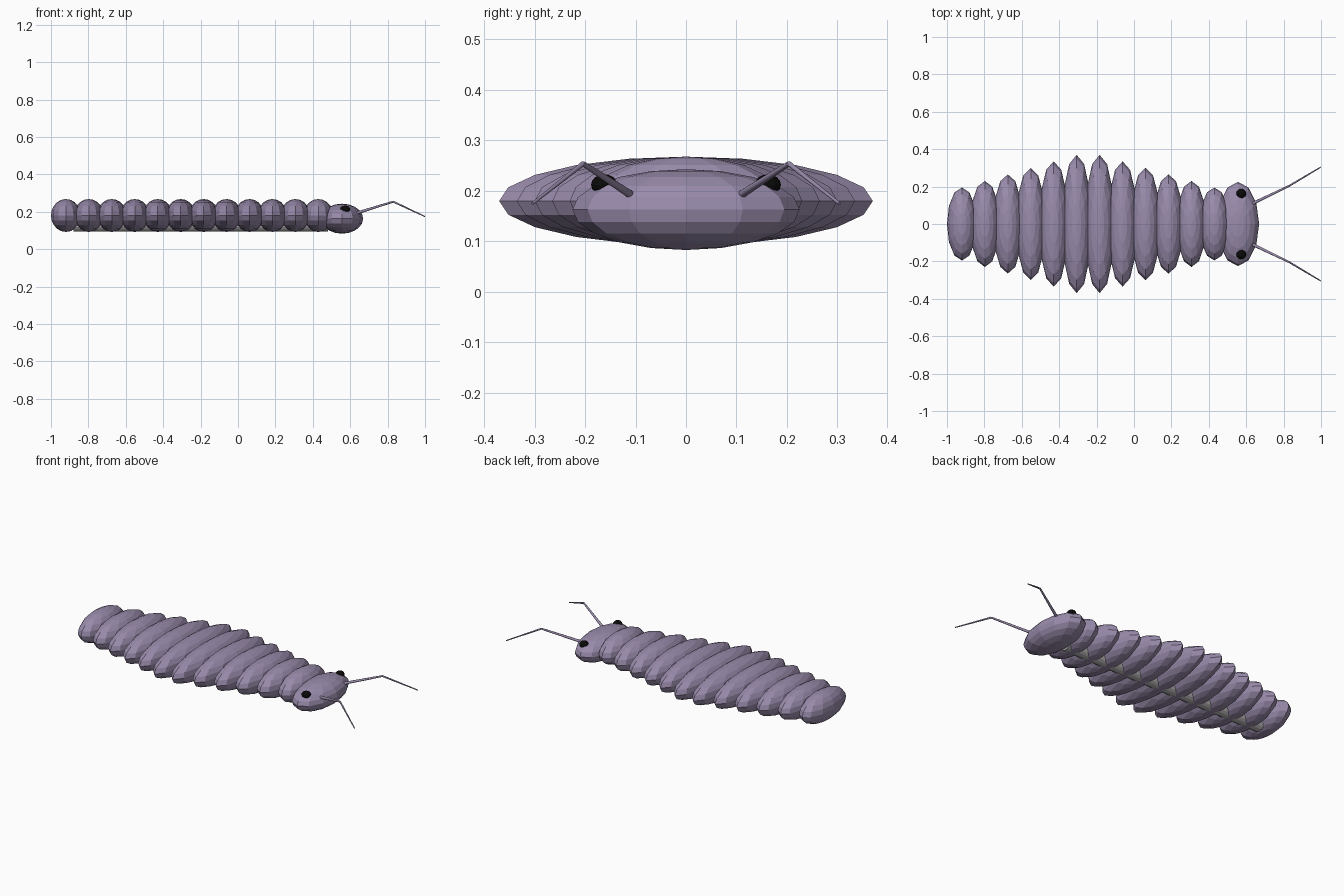
import bpy
import math
from mathutils import Vector, Matrix

cube = bpy.data.objects.get("Cube")
if cube:
    bpy.data.objects.remove(cube, do_unlink=True)


def make_material(name, color):
    mat = bpy.data.materials.new(name)
    mat.use_nodes = True
    mat.diffuse_color = (*color, 1)
    mat.node_tree.nodes["Principled BSDF"].inputs["Base Color"].default_value = (*color, 1)
    return mat


shell = make_material("dusty purple", (0.32, 0.26, 0.41))
belly_grey = make_material("belly grey", (0.5, 0.48, 0.48))
black = make_material("black", (0.003, 0.003, 0.003))


def finish(name, mat):
    obj = bpy.context.object
    obj.name = name
    obj.data.materials.append(mat)
    return obj


def ellipsoid(name, center, radii, mat, segments=12, rings=10):
    bpy.ops.mesh.primitive_uv_sphere_add(segments=segments, ring_count=rings, location=center)
    obj = finish(name, mat)
    obj.data.transform(Matrix.Diagonal((*radii, 1)))
    return obj


def rod(name, start, end, r1, r2, mat):
    start, end = Vector(start), Vector(end)
    axis = end - start
    bpy.ops.mesh.primitive_cone_add(vertices=16, radius1=r1, radius2=r2, depth=axis.length,
                                    location=(start + end) / 2,
                                    rotation=axis.to_track_quat("Z", "Y").to_euler())
    bpy.ops.object.shade_smooth_by_angle()
    return finish(name, mat)


# Twelve body rings, widest in the middle
count, pitch = 12, 0.1227
for i in range(count):
    half_width = 0.195 + 0.035 * min(i, count - 1 - i)
    ellipsoid(f"body_ring_{i + 1}", (-0.92 + pitch * i, 0, 0.18),
              (0.08, half_width, 0.088), shell)

# Head
ellipsoid("head", (0.556, 0, 0.163), (0.113, 0.225, 0.08), shell)

# Narrow belly strip joining the rings underneath
bpy.ops.mesh.primitive_cylinder_add(vertices=16, radius=1, depth=1.36, location=(-0.2, 0, 0.134),
                                    rotation=(0, math.pi / 2, 0))
belly = finish("belly", belly_grey)
belly.data.transform(Matrix.Diagonal((0.04, 0.045, 1, 1)))

# Eyes and bent antennae on both sides
for side, s in (("left", 1), ("right", -1)):
    ellipsoid(f"eye_{side}", (0.573, s * 0.162, 0.212), (0.027, 0.026, 0.021), black, 12, 8)
    base, bend, tip = (0.635, s * 0.11, 0.193), (0.83, s * 0.204, 0.254), (0.998, s * 0.304, 0.175)
    rod(f"antenna_base_{side}", base, bend, 0.008, 0.005, shell)
    rod(f"antenna_tip_{side}", bend, tip, 0.005, 0.003, shell)
